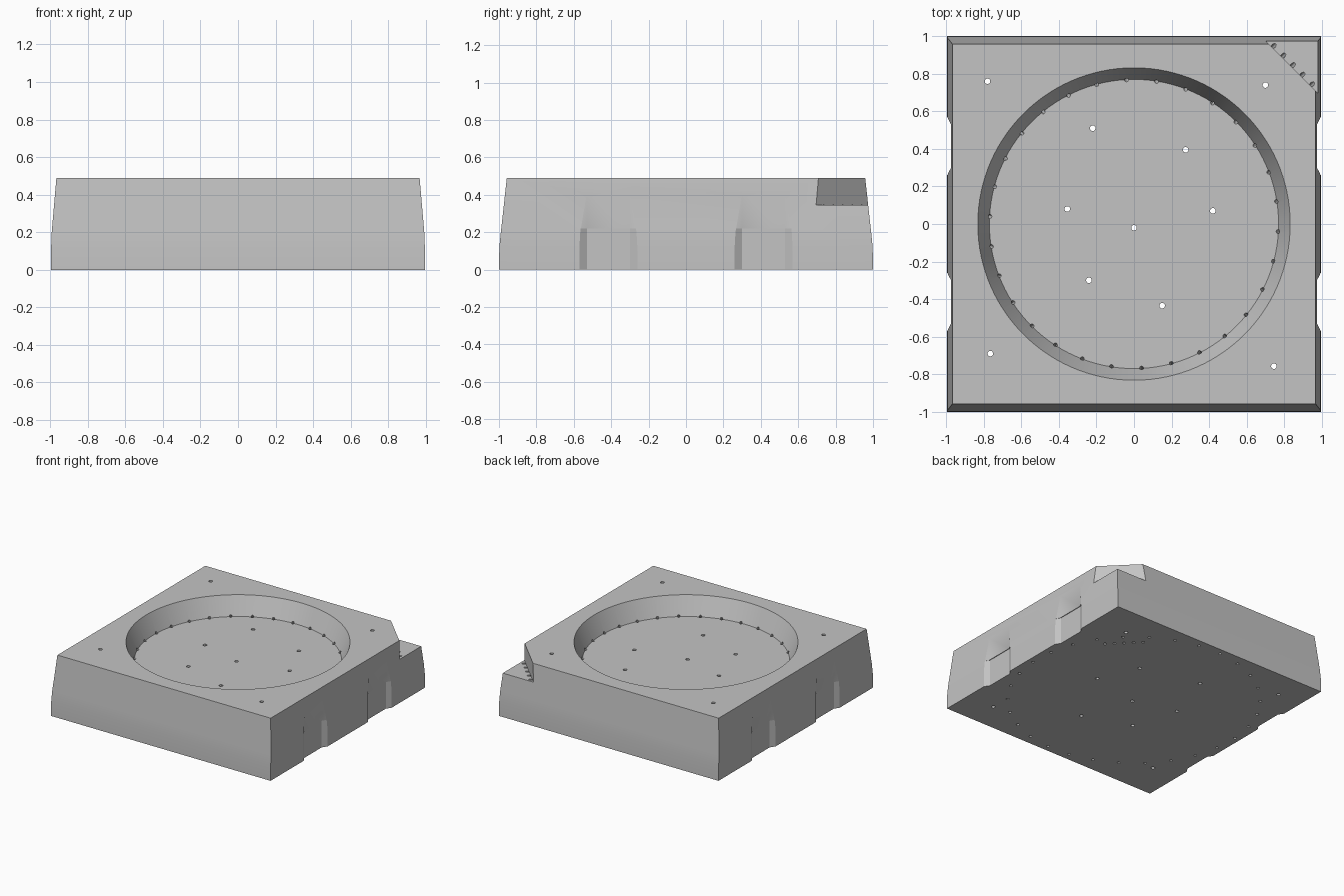
import bpy, bmesh, math
from mathutils import Vector

cube = bpy.data.objects.get("Cube")
if cube:
    bpy.data.objects.remove(cube, do_unlink=True)

FLOOR, TOP = 0.34, 0.49

grey = bpy.data.materials.new("light_grey")
grey.use_nodes = True
colour = (0.55, 0.55, 0.55, 1)
grey.diffuse_color = colour
grey.node_tree.nodes["Principled BSDF"].inputs["Base Color"].default_value = colour


def make_object(name, bm):
    bmesh.ops.recalc_face_normals(bm, faces=bm.faces)
    mesh = bpy.data.meshes.new(name)
    bm.to_mesh(mesh)
    bm.free()
    mesh.materials.append(grey)
    obj = bpy.data.objects.new(name, mesh)
    bpy.context.collection.objects.link(obj)
    return obj


def loft(bm, rings):
    """Closed solid through rings that share a point count."""
    loops = [[bm.verts.new(p) for p in ring] for ring in rings]
    for a, b in zip(loops, loops[1:]):
        for i in range(len(a)):
            j = (i + 1) % len(a)
            bm.faces.new((a[i], a[j], b[j], b[i]))
    bm.faces.new(loops[0][::-1])
    bm.faces.new(loops[-1])


def circle(radius, z, count=120):
    return [(radius * math.cos(t), radius * math.sin(t), z)
            for t in (2 * math.pi * i / count for i in range(count))]


def prism(bm, outline, z0, z1):
    loft(bm, [[(x, y, z) for x, y in outline] for z in (z0, z1)])


def bore(bm, start, end, radius):
    """Round hole cutter, running a little past its bottom end."""
    start, end = Vector(start), Vector(end)
    axis = (end - start).normalized()
    start, end = start - axis * 0.06, end + axis * 0.03
    side = axis.orthogonal().normalized()
    up = axis.cross(side)
    rings = [[c + radius * (math.cos(t) * side + math.sin(t) * up)
              for t in (math.pi * i / 6 for i in range(12))] for c in (start, end)]
    loft(bm, rings)


def cut(target, name, bm):
    cutter = make_object(name, bm)
    cutter.hide_render = True
    mod = target.modifiers.new(name, "BOOLEAN")
    mod.operation, mod.solver, mod.object = "DIFFERENCE", "EXACT", cutter
    bpy.context.view_layer.objects.active = target
    bpy.ops.object.modifier_apply(modifier=name)
    bpy.data.objects.remove(cutter, do_unlink=True)


# Block: straight at the foot, leaning in toward the top
bm = bmesh.new()
profile = [(0, 0.995, 1), (0.12, 0.995, 0.998), (0.2, 0.992, 0.99), (TOP, 0.967, 0.958)]
loft(bm, [[(-x, -y, z), (x, -y, z), (x, y, z), (-x, y, z)] for z, x, y in profile])
tray = make_object("tray_block", bm)

# Round basin
bm = bmesh.new()
loft(bm, [circle(0.77, FLOOR), circle(0.832, TOP), circle(0.832, TOP + 0.1)])
cut(tray, "basin_cutter", bm)

# Triangular corner ledge
bm = bmesh.new()
prism(bm, [(0.475, 1.2), (1.2, 0.475), (1.2, 1.2)], FLOOR + 0.005, TOP + 0.1)
cut(tray, "corner_cutter", bm)

# Flared side slots, slightly deeper in the lower part
for depth, z0, z1 in ((0.969, -0.1, 0.22), (0.974, 0.2, TOP + 0.1)):
    bm = bmesh.new()
    for sx in (-1, 1):
        for cy in (-0.415, 0.415):
            prism(bm, [(sx * depth, cy - 0.115), (sx * 0.995, cy - 0.155), (sx * 1.1, cy - 0.155),
                       (sx * 1.1, cy + 0.155), (sx * 0.995, cy + 0.155), (sx * depth, cy + 0.115)], z0, z1)
    cut(tray, "slot_cutter", bm)

# Upright drain holes
bm = bmesh.new()
drains = [(-0.78, 0.76), (0.7, 0.74), (-0.22, 0.51), (0.275, 0.395), (-0.355, 0.08), (0.42, 0.07),
          (0, -0.02), (-0.24, -0.3), (0.15, -0.435), (-0.765, -0.69), (0.745, -0.757)]
for x, y in drains:
    bore(bm, (x, y, TOP), (x, y, 0), 0.015)
cut(tray, "drain_cutter", bm)

# Slanted holes around the basin edge
bm = bmesh.new()
for i in range(30):
    t = math.radians(9 + 12 * i)
    c, s = math.cos(t), math.sin(t)
    bore(bm, (0.77 * c, 0.77 * s, FLOOR), (0.95 * c, 0.95 * s, 0), 0.011)
cut(tray, "rim_hole_cutter", bm)

# Slanted holes along the corner ledge
bm = bmesh.new()
for i in range(-2, 3):
    x, y = 0.843 + 0.051 * i, 0.843 - 0.051 * i
    bore(bm, (x, y, FLOOR), (x - 0.235, y - 0.235, 0), 0.011)
cut(tray, "corner_hole_cutter", bm)

# Smooth shading with crisp edges
bpy.ops.object.select_all(action="DESELECT")
tray.select_set(True)
bpy.context.view_layer.objects.active = tray
bpy.ops.object.shade_smooth_by_angle(angle=math.radians(30))
